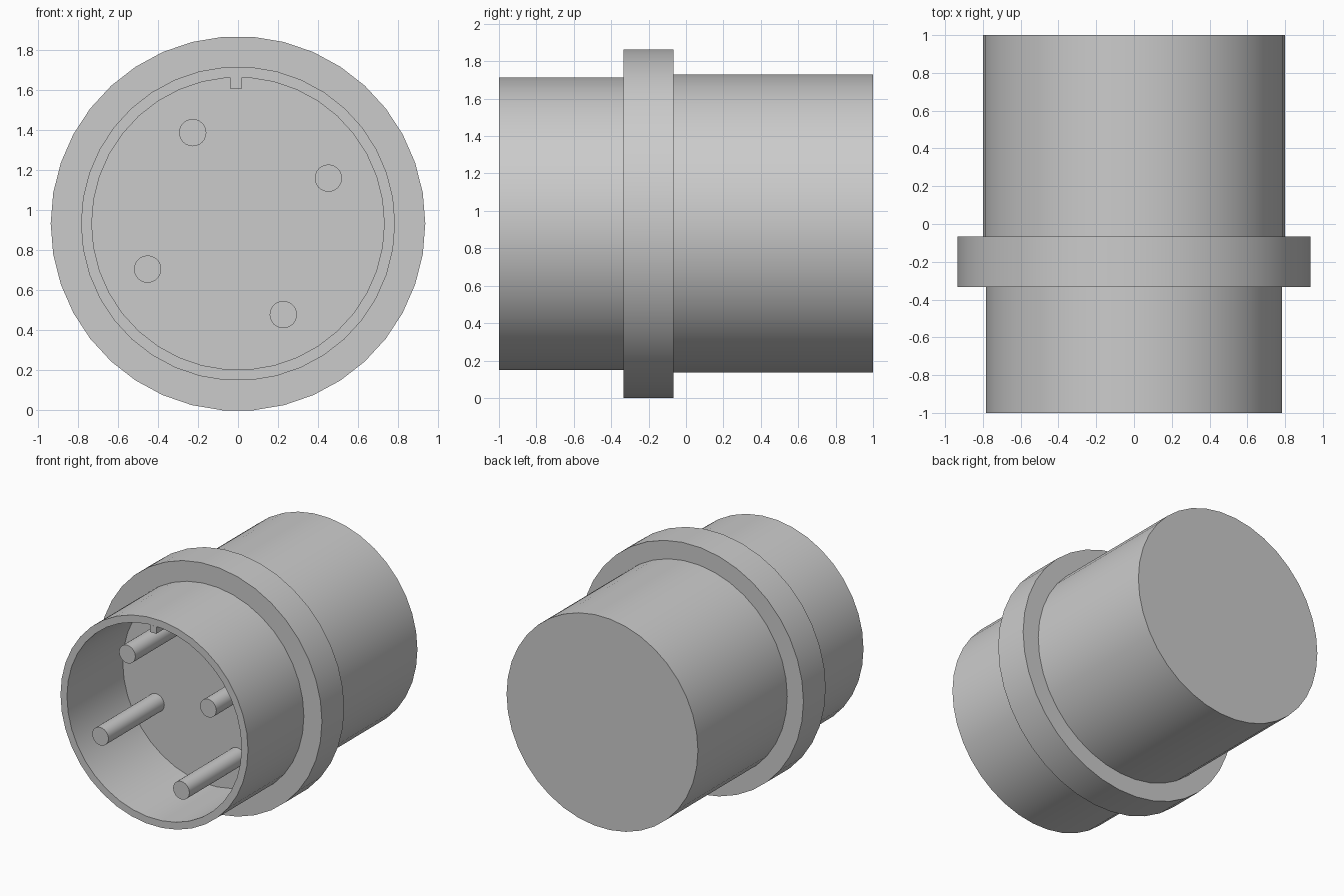
import bpy, bmesh, math

if "Cube" in bpy.data.objects:
    bpy.data.objects.remove(bpy.data.objects["Cube"])

SIDES = 38
CZ = 0.932  # height of the connector axis


def finish(name, bm, smooth=True):
    bmesh.ops.recalc_face_normals(bm, faces=bm.faces)
    mesh = bpy.data.meshes.new(name)
    bm.to_mesh(mesh)
    bm.free()
    obj = bpy.data.objects.new(name, mesh)
    bpy.context.collection.objects.link(obj)
    if smooth:
        bpy.ops.object.select_all(action='DESELECT')
        obj.select_set(True)
        bpy.context.view_layer.objects.active = obj
        bpy.ops.object.shade_smooth_by_angle(angle=math.radians(30))
    return obj


def ring(bm, r, y, x, z, n):
    return [bm.verts.new((x + r * math.cos(2 * math.pi * i / n), y,
                          z + r * math.sin(2 * math.pi * i / n))) for i in range(n)]


def bridge(bm, a, b):
    n = len(a)
    for i in range(n):
        j = (i + 1) % n
        bm.faces.new((a[i], a[j], b[j], b[i]))


def disc(name, r, y0, y1, x=0.0, z=CZ, n=SIDES):
    """Solid cylinder along y."""
    bm = bmesh.new()
    a, b = ring(bm, r, y0, x, z, n), ring(bm, r, y1, x, z, n)
    bridge(bm, a, b)
    bm.faces.new(a)
    bm.faces.new(b)
    return finish(name, bm)


def tube(name, r_out, r_in, y0, y1):
    """Hollow cylinder along y."""
    bm = bmesh.new()
    rings = [ring(bm, r, y, 0, CZ, SIDES)
             for r, y in ((r_out, y0), (r_out, y1), (r_in, y1), (r_in, y0))]
    for k in range(4):
        bridge(bm, rings[k], rings[(k + 1) % 4])
    return finish(name, bm)


# Main body: rear barrel, collar and open front shell
disc("rear_barrel", 0.80, -0.10, 1.0)
disc("collar", 0.935, -0.333, -0.067)
tube("front_shell", 0.784, 0.73, -1.0, -0.30)

# Four contact pins, in two opposite pairs about the axis
for i, (px, pz) in enumerate(((-0.226, 0.454), (0.451, 0.227))):
    for s in (1, -1):
        disc(f"contact_pin_{2 * i + (s < 0) + 1}", 0.068, -1.0, -0.30,
             s * px, CZ + s * pz, 24)

# Alignment key along the top of the socket wall
bm = bmesh.new()
bmesh.ops.create_cube(bm, size=1.0)
for v in bm.verts:
    v.co = (-0.010 + v.co.x * 0.054, -0.65 + v.co.y * 0.70, 1.632 + v.co.z * 0.054)
finish("alignment_key", bm, smooth=False)
